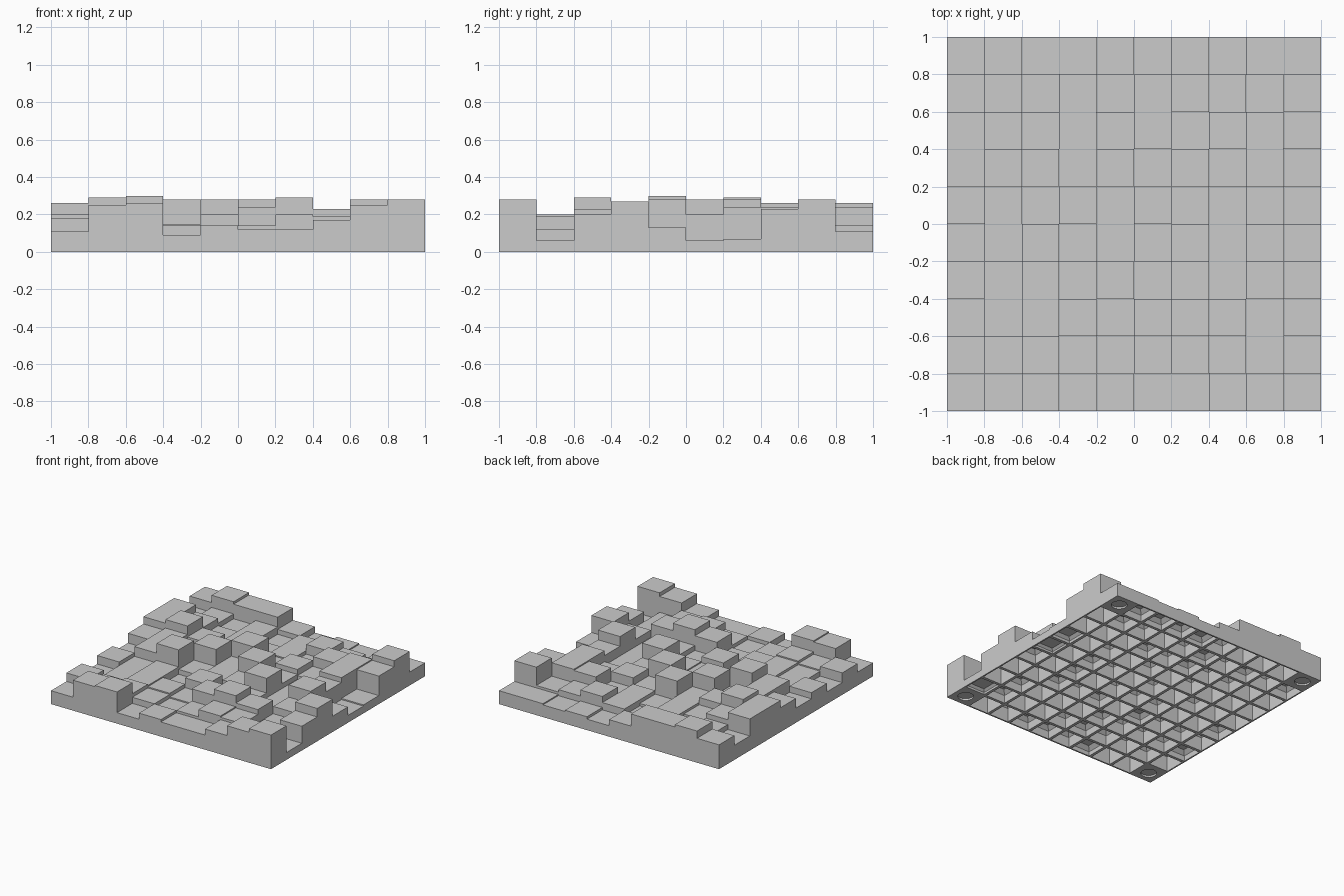
import bpy, bmesh, math

cube = bpy.data.objects.get("Cube")
if cube:
    bpy.data.objects.remove(cube, do_unlink=True)

# Column heights, front row first; each letter is one step taller than the last
ROWS = ["guvejhhmux", "nkmjgjpohb", "fjlkhtyshp", "mjlfphlhnw", "hrzjklxhxi",
        "prjxkxlhpb", "vyplxjpktc", "vpjlhkhsts", "hlhlfkpkix", "pvttjegfgg"]
COUNT = len(ROWS)
SIZE = 2 / COUNT
WALL, ROOF, TAPER = 0.012, 0.025, 0.03


def height(i, j):
    if 0 <= i < COUNT and 0 <= j < COUNT:
        return 0.05 + 0.01 * (ord(ROWS[j][i]) - ord("a"))
    return 0.0


bm = bmesh.new()


def face(points):
    bm.faces.new([bm.verts.new(p) for p in points])


def ring(cx, cy, z, half, sides, is_round):
    """Points around a circle, or the same angles pushed out to a square."""
    points = []
    for k in range(sides):
        a = math.pi / 4 + math.tau * k / sides
        c, s = math.cos(a), math.sin(a)
        r = half if is_round else half / max(abs(c), abs(s))
        points.append((cx + r * c, cy + r * s, z))
    return points


def pocket(cx, cy, levels, sides, is_round):
    """Bottom rim, walls and ceiling of the recess below one column."""
    rings = [ring(cx, cy, 0, SIZE / 2, sides, False)]
    rings += [ring(cx, cy, z, half, sides, is_round) for z, half in levels]
    for outer, inner in zip(rings, rings[1:]):
        for k in range(sides):
            n = (k + 1) % sides
            face([outer[k], inner[k], inner[n], outer[n]])
    face(rings[-1][::-1])


def step(p, q, low, high):
    """Vertical wall between two neighbouring heights."""
    if abs(high - low) > 0.001:
        face([(*p, low), (*q, low), (*q, high), (*p, high)])


for j in range(-1, COUNT):
    for i in range(-1, COUNT):
        x0, y0 = -1 + i * SIZE, -1 + j * SIZE
        x1, y1 = x0 + SIZE, y0 + SIZE
        h = height(i, j)
        # Walls toward the next column on each axis
        step((x1, y0), (x1, y1), height(i + 1, j), h)
        step((x1, y1), (x0, y1), height(i, j + 1), h)
        if i < 0 or j < 0:
            continue
        # Flat top
        face([(x0, y0, h), (x1, y0, h), (x1, y1, h), (x0, y1, h)])
        # Hollow underside with a tapered ceiling, and shallow round sockets at the corners
        cx, cy = x0 + SIZE / 2, y0 + SIZE / 2
        if i in (0, COUNT - 1) and j in (0, COUNT - 1):
            pocket(cx, cy, [(0, SIZE * 0.3), (0.015, SIZE * 0.3)], 16, True)
        else:
            half, depth = SIZE / 2 - WALL, h - ROOF
            taper = min(TAPER, depth / 2)
            pocket(cx, cy, [(0, half), (depth - taper, half), (depth, half - taper)], 4, False)

bmesh.ops.remove_doubles(bm, verts=bm.verts, dist=0.0005)
mesh = bpy.data.meshes.new("terrain_tile")
bm.to_mesh(mesh)
bm.free()
tile = bpy.data.objects.new("terrain_tile", mesh)
bpy.context.collection.objects.link(tile)

# Plain grey
grey = bpy.data.materials.new("plain_grey")
grey.use_nodes = True
colour = (0.6, 0.6, 0.6, 1)
grey.diffuse_color = colour
grey.node_tree.nodes["Principled BSDF"].inputs["Base Color"].default_value = colour
mesh.materials.append(grey)
